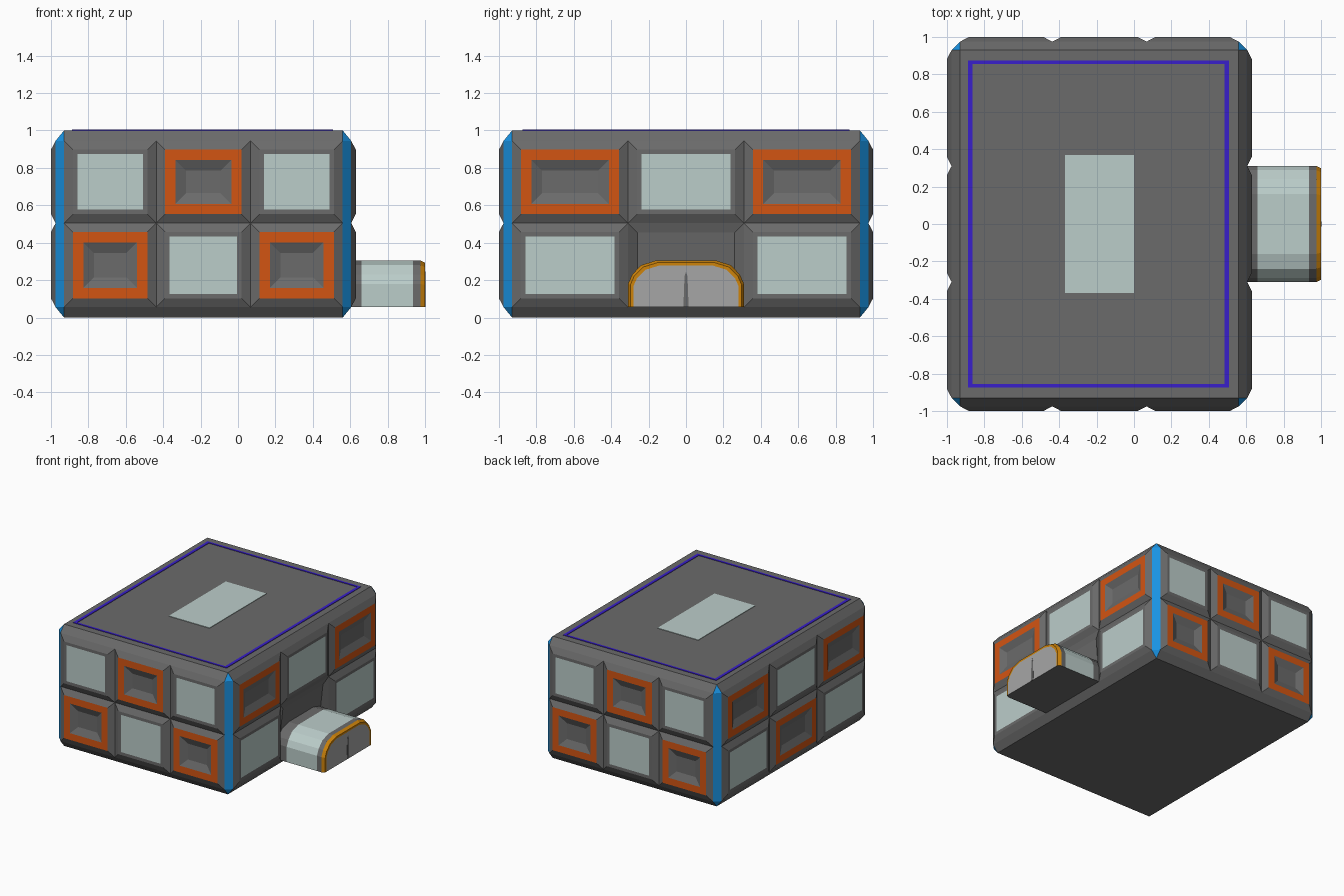
import bpy, bmesh
from mathutils import Vector

if "Cube" in bpy.data.objects:
    bpy.data.objects.remove(bpy.data.objects["Cube"])

def mat(name, rgb):
    m = bpy.data.materials.new(name)
    m.diffuse_color = (*rgb, 1)
    m.use_nodes = True
    m.node_tree.nodes["Principled BSDF"].inputs["Base Color"].default_value = m.diffuse_color
    return m

GREY, GLASS, ORANGE, BLUE, PURPLE, YELLOW, DOOR = range(7)
MATS = [mat("hull grey", (0.145, 0.145, 0.145)), mat("pale glass", (0.50, 0.61, 0.59)),
        mat("orange trim", (0.65, 0.09, 0.006)), mat("corner blue", (0.01, 0.29, 0.76)),
        mat("roof violet", (0.04, 0.013, 0.6)), mat("amber rim", (0.62, 0.23, 0.003)),
        mat("door grey", (0.38, 0.38, 0.38))]

def finish(bm, name):
    me = bpy.data.meshes.new(name)
    bm.to_mesh(me)
    bm.free()
    for m in MATS:
        me.materials.append(m)
    ob = bpy.data.objects.new(name, me)
    bpy.context.collection.objects.link(ob)
    return ob

def loft(bm, rings, mats, cap, flip=False):
    """Join closed rings of points; mats[i] colours the band after ring i, cap closes the last."""
    vs = [[bm.verts.new(p) for p in r] for r in rings]
    def face(loop, m):
        f = bm.faces.new(loop[::-1] if flip else loop)
        f.material_index = m
    n = len(vs[0])
    for a, b, m in zip(vs, vs[1:], mats):
        for i in range(n):
            j = (i + 1) % n
            face([a[i], a[j], b[j], b[i]], m)
    face(vs[-1], cap)

def plate(name, x0, x1, y0, y1, z, m, t=0.004):
    bm = bmesh.new()
    rect = [(x0, y0), (x1, y0), (x1, y1), (x0, y1)]
    loft(bm, [[(x, y, h) for x, y in rect] for h in (z, z + t)], [m], m)
    return finish(bm, name)

# Hull core: chamfered box, left open where the panelled walls go
CX, HX, HY, CH, CV = -0.185, 0.79, 0.975, 0.045, 0.055
bm = bmesh.new()
for sx in (-1, 1):
    for sy in (-1, 1):
        for z, zi in ((0, CV), (1, 1 - CV)):
            bm.verts.new((CX + sx * (HX - CH), sy * (HY - CH), z))
            bm.verts.new((CX + sx * HX, sy * (HY - CH), zi))
            bm.verts.new((CX + sx * (HX - CH), sy * HY, zi))
bmesh.ops.convex_hull(bm, input=bm.verts)
bmesh.ops.dissolve_limit(bm, angle_limit=0.01, verts=bm.verts, edges=bm.edges)
bmesh.ops.recalc_face_normals(bm, faces=bm.faces)
bm.normal_update()
for f in bm.faces:
    if abs(f.normal.x) > 0.3 and abs(f.normal.y) > 0.3:
        f.material_index = BLUE
walls = [f for f in bm.faces if max(abs(f.normal.x), abs(f.normal.y)) > 0.99]
bmesh.ops.delete(bm, geom=walls, context='FACES')
finish(bm, "hull_core")

# Panelled walls: 3 x 2 chequer of glass and orange-framed pillow panels
XS = (-0.93, -0.437, 0.067, 0.56)
YS = (-0.93, -0.31, 0.31, 0.93)
ZS = (0.055, 0.505, 0.945)
# name: (column lines, map u,v,depth to 3D, flip, whether the lower left panel is orange)
WALLS = {
    "front_wall": (XS, lambda u, v, d: (u, -HY - d, v), False, True),
    "back_wall": (XS, lambda u, v, d: (u, HY + d, v), True, True),
    "right_wall": (YS, lambda u, v, d: (CX + HX + d, u, v), False, False),
    "left_wall": (YS, lambda u, v, d: (CX - HX - d, u, v), True, False),
}
FRAMED = ([(0, 0), (0.048, 0.025), (0.103, 0.025), (0.16, 0)], [GREY, ORANGE, GREY], GREY)
WINDOW = ([(0, 0), (0.048, 0.025), (0.072, 0.025)], [GREY, GREY], GLASS)
for name, (cols, to3d, flip, first) in WALLS.items():
    bm = bmesh.new()
    for c in range(3):
        for r in range(2):
            u0, u1, v0, v1 = cols[c], cols[c + 1], ZS[r], ZS[r + 1]
            if name == "right_wall" and (c, r) == (1, 0):
                # recess behind the tunnel, leaning inward toward the bottom
                outer = [to3d(u, v, 0) for u, v in ((u0, v0), (u1, v0), (u1, v1), (u0, v1))]
                inner = [to3d(u, v, d) for u, v, d in
                         ((u0 + .05, v0, -.06), (u1 - .05, v0, -.06),
                          (u1 - .05, v1 - .05, -.015), (u0 + .05, v1 - .05, -.015))]
                loft(bm, [outer, inner], [GREY], GREY)
                continue
            steps, mats, cap = FRAMED if ((c + r) % 2 == 0) == first else WINDOW
            rings = [[to3d(u, v, d) for u, v in ((u0 + i, v0 + i), (u1 - i, v0 + i),
                                                 (u1 - i, v1 - i), (u0 + i, v1 - i))]
                     for i, d in steps]
            loft(bm, rings, mats, cap, flip)
    finish(bm, name)

# Entrance tunnel: arched profile lofted along x
half = [(0.31, 0.055), (0.31, 0.18), (0.288, 0.23), (0.24, 0.28), (0.16, 0.305)]
arch = half + [(-y, z) for y, z in half[::-1]]
def ring(x, d=0):
    return [(x, y * (1 - d / 0.31), 0.055 + (z - 0.055) * (1 - d / 0.25)) for y, z in arch]
bm = bmesh.new()
loft(bm, [ring(0.55), ring(0.66), ring(0.935), ring(0.975), ring(1.0, 0.012), ring(1.0, 0.028)],
     [GREY, GLASS, GREY, YELLOW, YELLOW], DOOR)
bm.normal_update()
for f in bm.faces:
    if f.normal.z < -0.9:
        f.material_index = GREY
finish(bm, "entrance_tunnel")

# Door seam: thin pointed strip in the middle of the door
bm = bmesh.new()
seam = [(-0.014, 0.057), (0.014, 0.057), (0.008, 0.22), (0, 0.245), (-0.008, 0.22)]
loft(bm, [[(x, y, z) for y, z in seam] for x in (0.998, 1.002)], [GREY], GREY)
finish(bm, "door_seam")

# Roof skylight and violet border strips
plate("roof_skylight", -0.37, 0.0, -0.37, 0.37, 1.0, GLASS)
for s, side in ((-1, "front"), (1, "back")):
    a, b = sorted((s * 0.855, s * 0.873))
    plate("roof_strip_" + side, -0.887, 0.507, a, b, 1.0, PURPLE)
for side, x in (("left", -0.887), ("right", 0.483)):
    plate("roof_strip_" + side, x, x + 0.024, -0.855, 0.855, 1.0, PURPLE)
